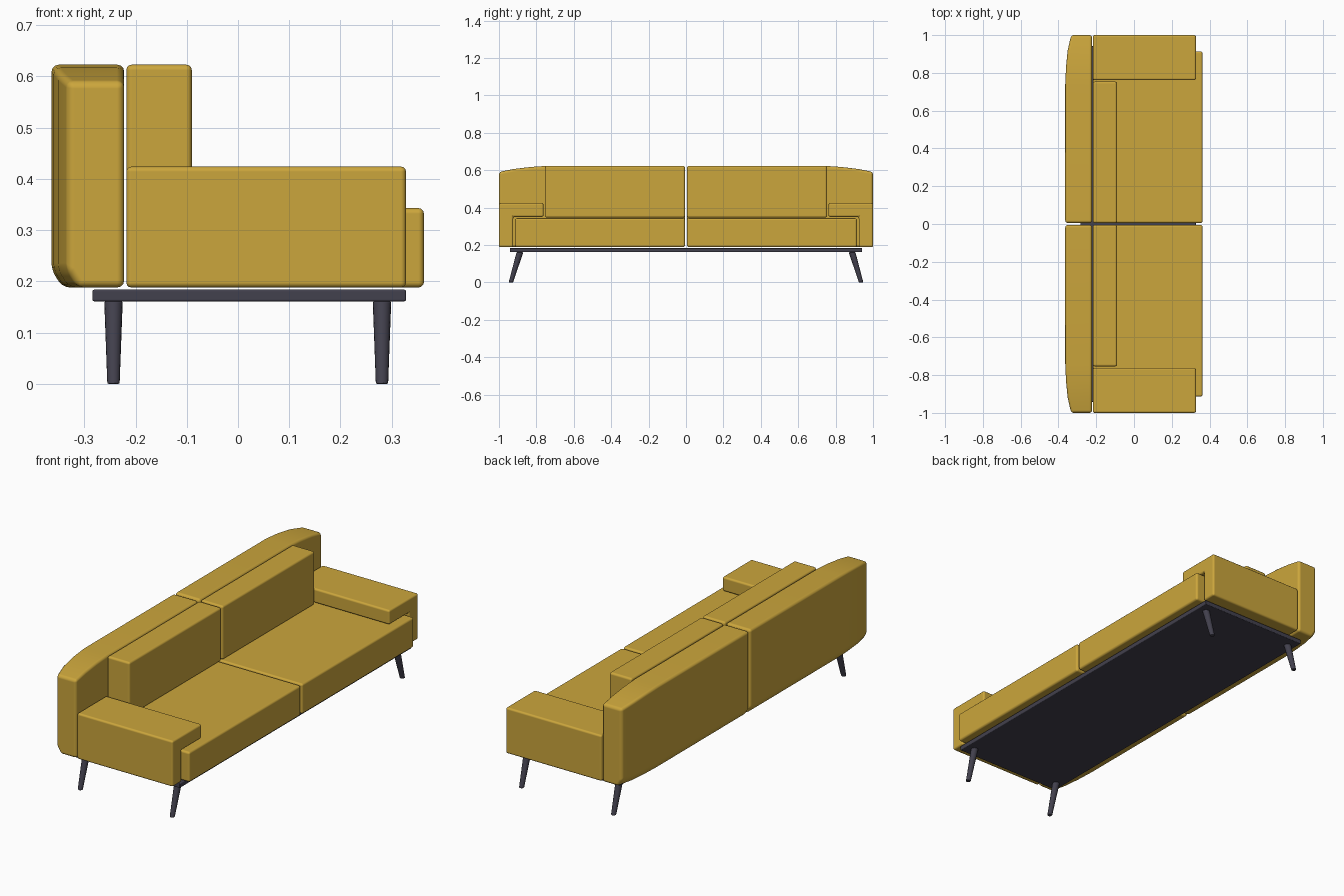
import bpy
import bmesh
import math

old = bpy.data.objects.get("Cube")
if old:
    bpy.data.objects.remove(old, do_unlink=True)


def material(name, color):
    mat = bpy.data.materials.new(name)
    mat.use_nodes = True
    mat.diffuse_color = (*color, 1)
    bsdf = mat.node_tree.nodes["Principled BSDF"]
    bsdf.inputs["Base Color"].default_value = (*color, 1)
    bsdf.inputs["Roughness"].default_value = 0.8
    return mat


fabric = material("mustard fabric", (0.60, 0.38, 0.045))
frame = material("dark grey frame", (0.055, 0.052, 0.075))


def loft(name, rings, mat, bevel, mirror=True):
    """Skin a row of matching rings, cap both ends, mirror across y, soften the edges."""
    bm = bmesh.new()
    rows = [[bm.verts.new(p) for p in ring] for ring in rings]
    n = len(rows[0])
    for a, b in zip(rows, rows[1:]):
        for i in range(n):
            j = (i + 1) % n
            bm.faces.new((a[i], a[j], b[j], b[i]))
    bm.faces.new(rows[0])
    bm.faces.new(rows[-1])
    bmesh.ops.recalc_face_normals(bm, faces=bm.faces)
    for face in bm.faces:
        face.smooth = True
    mesh = bpy.data.meshes.new(name)
    bm.to_mesh(mesh)
    bm.free()
    mesh.materials.append(mat)
    obj = bpy.data.objects.new(name, mesh)
    bpy.context.collection.objects.link(obj)
    if mirror:
        mod = obj.modifiers.new("mirror", "MIRROR")
        mod.use_axis = (False, True, False)
        mod.use_mirror_merge = False
    mod = obj.modifiers.new("soft edges", "BEVEL")
    mod.width = bevel
    mod.segments = 3
    mod.limit_method = "ANGLE"
    mod.angle_limit = math.radians(30)
    mod.harden_normals = True
    return obj


def box(name, xs, ys, zs, mat, bevel, mirror=True):
    (y0, y1), (z0, z1) = ys, zs
    profile = [(y0, z0), (y1, z0), (y1, z1), (y0, z1)]
    return loft(name, [[(x, y, z) for y, z in profile] for x in xs], mat, bevel, mirror)


# Seat and back cushions, one per side
box("seat_cushions", (-0.218, 0.363), (0.005, 0.914), (0.188, 0.343), fabric, 0.011)
box("back_cushions", (-0.218, -0.09), (0.005, 0.754), (0.346, 0.623), fabric, 0.011)

# Armrests: an outer wall with a top slab overhanging the seat
arm = [(0.924, 0.188), (1, 0.188), (1, 0.424), (0.762, 0.424), (0.762, 0.35), (0.924, 0.35)]
loft("armrests", [[(x, y, z) for y, z in arm] for x in (-0.218, 0.328)], fabric, 0.01)

# Backrest shells: rear face and top curve in towards the outer ends
stations = [(0.005, -0.364, 0.623), (0.74, -0.364, 0.623), (0.83, -0.36, 0.617),
            (0.92, -0.351, 0.606), (1, -0.333, 0.59)]
shell = []
for y, back, top in stations:
    section = [(-0.222, 0.188), (-0.222, top), (back, top), (back, 0.222), (back + 0.022, 0.188)]
    shell.append([(x, y, z) for x, z in section])
loft("backrest_shells", shell, fabric, 0.014)

# Base board
box("base_board", (-0.284, 0.328), (-0.942, 0.942), (0.161, 0.184), frame, 0.004, mirror=False)

# Tapered legs, splayed outwards
for name, x in (("rear_legs", -0.243), ("front_legs", 0.281)):
    rings = []
    for y, z, r in ((0.936, 0.002, 0.012), (0.888, 0.163, 0.018)):
        turns = [math.tau * k / 16 for k in range(16)]
        rings.append([(x + r * math.cos(t), y + r * math.sin(t), z - 0.002) for t in turns])
    loft(name, rings, frame, 0.003)
